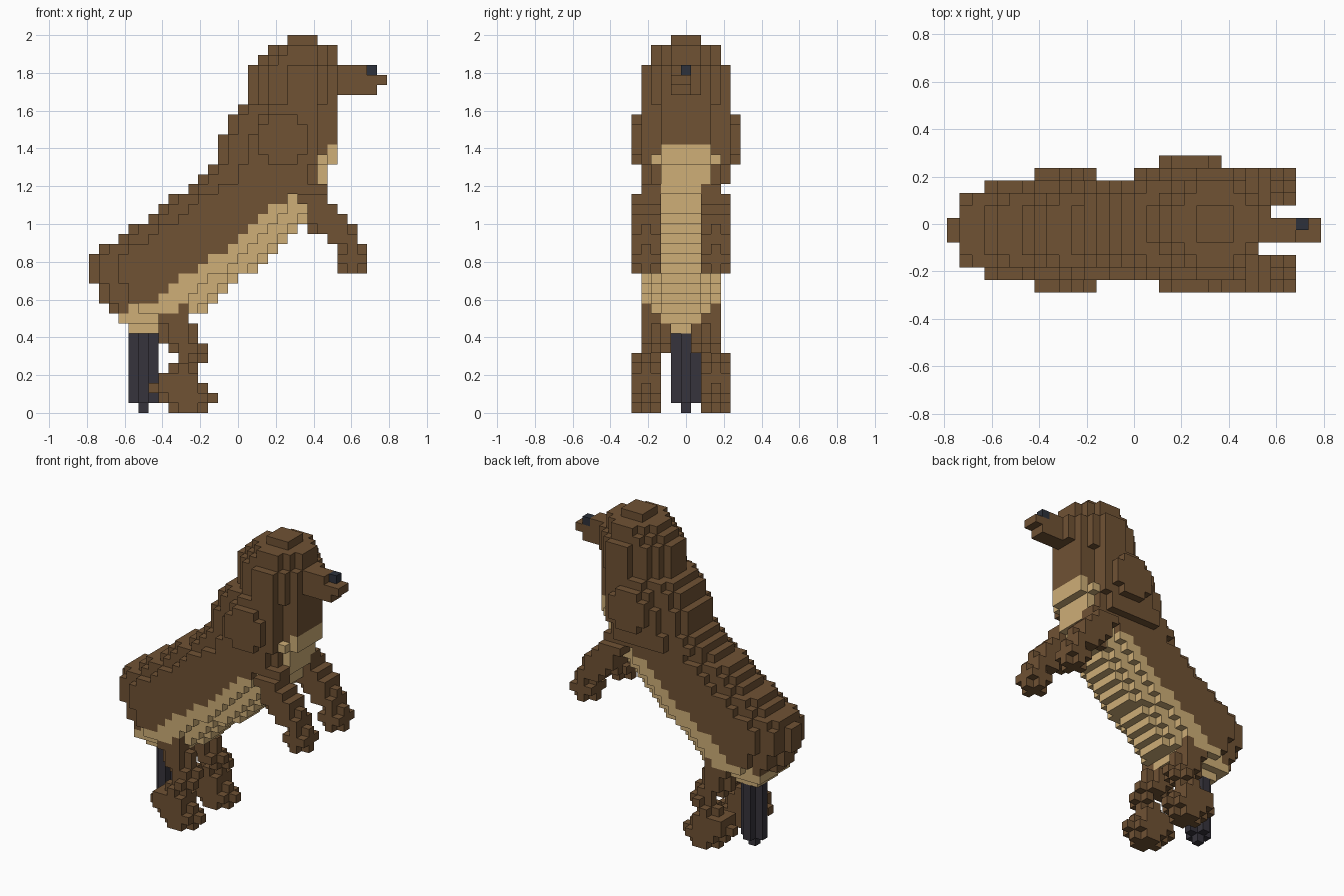
import bpy
import bmesh

cube = bpy.data.objects.get("Cube")
if cube:
    bpy.data.objects.remove(cube, do_unlink=True)

S = 2 / 38  # edge length of one block


def material(name, rgb):
    m = bpy.data.materials.new(name)
    m.use_nodes = True
    m.diffuse_color = (*rgb, 1)
    bsdf = m.node_tree.nodes["Principled BSDF"]
    bsdf.inputs["Base Color"].default_value = (*rgb, 1)
    bsdf.inputs["Roughness"].default_value = 0.9
    return m


MATS = [material("brown fur", (0.162, 0.084, 0.034)),
        material("tan fur", (0.62, 0.425, 0.185)),
        material("dark post", (0.037, 0.034, 0.045)),
        material("black nose", (0.026, 0.031, 0.043))]
BROWN, TAN, DARK, NOSE = range(4)

parts = {}     # part name -> {(i, j, k): colour}
filled = set()  # every block in use, so hidden faces are skipped


def put(part, i, j, k, colour=BROWN):
    if (i, j, k) not in filled:
        filled.add((i, j, k))
        parts.setdefault(part, {})[(i, j, k)] = colour


def row(part, i0, i1, j, k, colour=BROWN):
    for i in range(i0, i1 + 1):
        put(part, i, j, k, colour)


# Tilted body: layer -> (back end, belly end, first tan column)
BODY = {8: (4, 6, 0), 9: (3, 9, 0), 10: (2, 11, 4), 11: (1, 12, 7),
        12: (1, 13, 8), 13: (0, 14, 9), 14: (0, 16, 11), 15: (0, 17, 12),
        16: (1, 18, 14), 17: (3, 19, 15), 18: (4, 20, 16), 19: (6, 21, 17),
        20: (7, 22, 18), 21: (8, 22, 20), 22: (10, 23, 23)}
BELLY_INSET = {0.5: 0, 1.5: 0, 2.5: 1, 3.5: 3}
for k, (lo, hi, tan) in BODY.items():
    rump = 1 if 10 <= k <= 15 else 0
    back_inset = {0.5: 0, 1.5: rump, 2.5: 1 if k > 9 else 0, 3.5: 3}
    for j in range(1, 9):
        d = abs(j - 4.5)
        if d > {8: 1.5, 9: 2.5}.get(k, 3.5):
            continue
        for i in range(lo + back_inset[d], hi - BELLY_INSET[d] + 1):
            put("body", i, j, k, TAN if i >= tan else BROWN)

# Chest, neck and head: layer -> (back end, front end)
HEAD = {23: (11, 23), 24: (12, 23), 25: (13, 24), 26: (13, 24),
        27: (13, 24), 28: (14, 24), 29: (14, 24), 30: (15, 24), 31: (16, 24),
        32: (16, 24), 33: (16, 24), 34: (16, 24), 35: (17, 24), 36: (18, 24),
        37: (20, 22)}
for k, (lo, hi) in HEAD.items():
    reach = 1 if k == 37 else 3 if k > 34 else 4
    part = "head" if k > 30 else "neck_and_chest"
    crown = k > 34
    back_inset = (0, 0, 1, 2, 4) if k > 30 else (0, 0, 0, 1, 4 if k == 23 else 3)
    front_inset = (0, 0, 1, 2) if crown else (0, 0, 0, 1 if k > 30 or k < 26 else 2, 2)
    for d in range(reach + 1):
        for j in {5 - d, 5 + d}:
            for i in range(lo + back_inset[d], hi - front_inset[d] + 1):
                chest = (i >= 23 and k <= 25) or (i == 24 and k == 26)
                put(part, i, j, k, TAN if chest else BROWN)

# Ears: flat rounded plates on the sides
for side, j in (("right_ear", 0), ("left_ear", 10)):
    for k in range(25, 30):
        cut = 1 if k in (25, 29) else 0
        row(side, 17 + cut, 21 - cut, j, k)

# Snout and nose
put("nose", 28, 5, 34, NOSE)
for j in (4, 5):
    row("snout", 25, 27, j, 34)
    row("snout", 25, 29, j, 33)
    row("snout", 25, 28, j, 32)
for k in (32, 33, 34):
    put("snout", 25, 6, k)

# Legs: layer -> (back end, front end)
FRONT = {14: (25, 27), 15: (25, 27), 16: (25, 27), 17: (24, 26), 18: (22, 26),
         19: (22, 25), 20: (22, 24), 21: (21, 23), 22: (20, 23)}
HIND = {0: (8, 11), 1: (7, 12), 2: (6, 11), 3: (7, 10), 4: (8, 10),
        5: (9, 11), 6: (8, 11), 7: (7, 10), 8: (7, 10), 9: (7, 9), 10: (8, 9)}
for side in ("right", "left"):
    def across(j):
        return j if side == "right" else 9 - j

    for k, (lo, hi) in FRONT.items():
        for j in ((1, 2) if k == 22 else (0, 1, 2)):
            cut = 1 if j != 1 and k in (14, 16, 18) else 0
            row(side + "_front_leg", lo + cut, hi - cut, across(j), k)
    for k, (lo, hi) in HIND.items():
        for j in ((0, 1, 2) if k < 6 else (1, 2, 3)):
            outer = j != (1 if k < 6 else 2)
            cut = 1 if outer and k not in (3, 9, 10) else 0
            row(side + "_hind_leg", lo + cut, hi - cut, across(j), k)

# Support post with a plus-shaped section and a small tip
for k in range(1, 8):
    row("support_post", 4, 6, 5, k, DARK)
    put("support_post", 5, 4, k, DARK)
    put("support_post", 5, 6, k, DARK)
put("support_post", 5, 5, 0, DARK)

# The six faces of a block: outward step and corners
SIDES = [((1, 0, 0), ((1, 0, 0), (1, 1, 0), (1, 1, 1), (1, 0, 1))),
         ((-1, 0, 0), ((0, 0, 0), (0, 0, 1), (0, 1, 1), (0, 1, 0))),
         ((0, 1, 0), ((0, 1, 0), (0, 1, 1), (1, 1, 1), (1, 1, 0))),
         ((0, -1, 0), ((0, 0, 0), (1, 0, 0), (1, 0, 1), (0, 0, 1))),
         ((0, 0, 1), ((0, 0, 1), (1, 0, 1), (1, 1, 1), (0, 1, 1))),
         ((0, 0, -1), ((0, 0, 0), (0, 1, 0), (1, 1, 0), (1, 0, 0)))]


def build(name, cells):
    bm = bmesh.new()
    corners = {}

    def vert(p):
        if p not in corners:
            corners[p] = bm.verts.new(((p[0] - 15) * S, (p[1] - 5.5) * S, p[2] * S))
        return corners[p]

    used = sorted(set(cells.values()))
    for cell, colour in cells.items():
        for step, quad in SIDES:
            if tuple(a + b for a, b in zip(cell, step)) in filled:
                continue
            face = bm.faces.new([vert(tuple(a + b for a, b in zip(cell, q)))
                                 for q in quad])
            face.material_index = used.index(colour)
    mesh = bpy.data.meshes.new(name)
    bm.to_mesh(mesh)
    bm.free()
    for colour in used:
        mesh.materials.append(MATS[colour])
    bpy.context.collection.objects.link(bpy.data.objects.new(name, mesh))


for part_name, part_cells in parts.items():
    build(part_name, part_cells)
